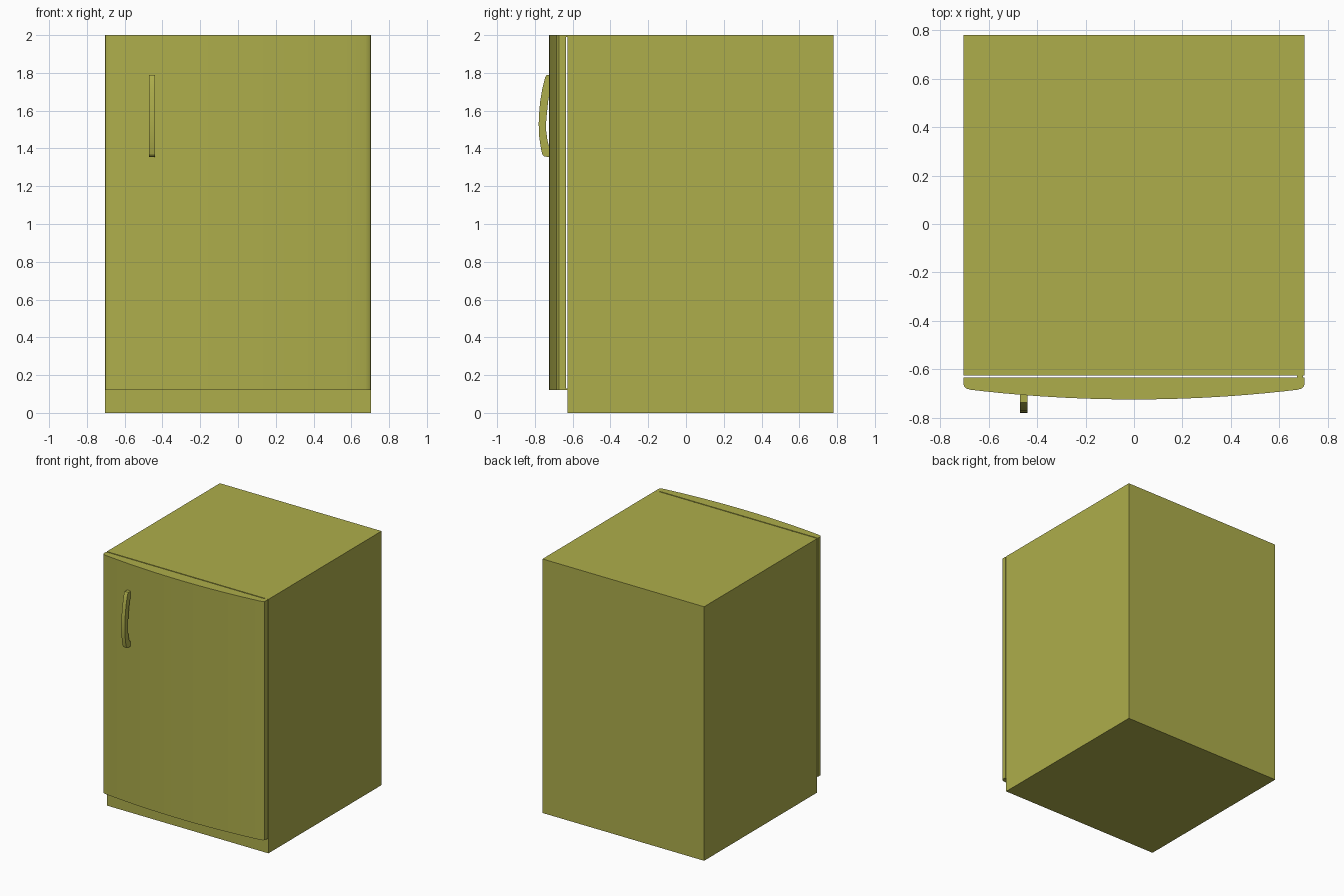
import bpy, bmesh, math

if "Cube" in bpy.data.objects:
    bpy.data.objects.remove(bpy.data.objects["Cube"])


def prism(name, pts, axis, lo, hi, smooth=False):
    """Extrude a closed 2D outline along x (points are y,z) or z (points are x,y)."""
    bm = bmesh.new()
    place = (lambda p: (lo, p[0], p[1])) if axis == 'x' else (lambda p: (p[0], p[1], lo))
    face = bm.faces.new([bm.verts.new(place(p)) for p in pts])
    ext = bmesh.ops.extrude_face_region(bm, geom=[face])
    move = (hi - lo, 0, 0) if axis == 'x' else (0, 0, hi - lo)
    bmesh.ops.translate(bm, vec=move, verts=[v for v in ext['geom'] if isinstance(v, bmesh.types.BMVert)])
    bmesh.ops.recalc_face_normals(bm, faces=bm.faces)
    mesh = bpy.data.meshes.new(name)
    bm.to_mesh(mesh)
    bm.free()
    ob = bpy.data.objects.new(name, mesh)
    bpy.context.collection.objects.link(ob)
    mesh.materials.append(mat)
    if smooth:
        bpy.ops.object.select_all(action='DESELECT')
        ob.select_set(True)
        bpy.context.view_layer.objects.active = ob
        bpy.ops.object.shade_smooth_by_angle(angle=math.radians(30))
    return ob


def box(name, x0, x1, y0, y1, z0, z1):
    return prism(name, [(x0, y0), (x1, y0), (x1, y1), (x0, y1)], 'z', z0, z1)


mat = bpy.data.materials.new("olive_enamel")
mat.diffuse_color = (0.42, 0.42, 0.07, 1)
mat.use_nodes = True
mat.node_tree.nodes["Principled BSDF"].inputs["Base Color"].default_value = mat.diffuse_color

W = 0.704
GAP_BACK, GAP_FRONT = -0.627, -0.635

# Cabinet
box("cabinet", -W, W, GAP_BACK, 0.78, 0, 2)

# Bowed door with rounded vertical corners
half = [(W, GAP_FRONT), (W, -0.664), (0.701, -0.673), (0.692, -0.680), (0.675, -0.685)]
n = 10
for i in range(1, n + 1):
    x = 0.675 * (1 - i / n)
    half.append((x, -0.725 + 0.040 * (x / 0.675) ** 2))
outline = half + [(-x, y) for x, y in reversed(half[:-1])]
prism("door", outline, 'z', 0.12, 2, smooth=True)

# Hinge blocks bridging the gap on the right
for name, z in (("top_hinge", 1.99), ("bottom_hinge", 0.12)):
    box(name, 0.674, 0.698, GAP_FRONT - 0.003, GAP_BACK + 0.003, z, z + 0.01)

# Bow handle: outer curve down, inner curve back up
outer = [(-0.700, 1.79), (-0.738, 1.79), (-0.746, 1.776), (-0.760, 1.72), (-0.772, 1.65),
         (-0.778, 1.58), (-0.780, 1.53), (-0.777, 1.46), (-0.768, 1.40), (-0.760, 1.367),
         (-0.752, 1.359), (-0.735, 1.355), (-0.700, 1.355)]
inner = [(-0.700, 1.395), (-0.722, 1.40), (-0.733, 1.44), (-0.740, 1.49), (-0.741, 1.53),
         (-0.737, 1.58), (-0.730, 1.65), (-0.718, 1.72), (-0.700, 1.745)]
prism("handle", outer + inner, 'x', -0.471, -0.440, smooth=True)
